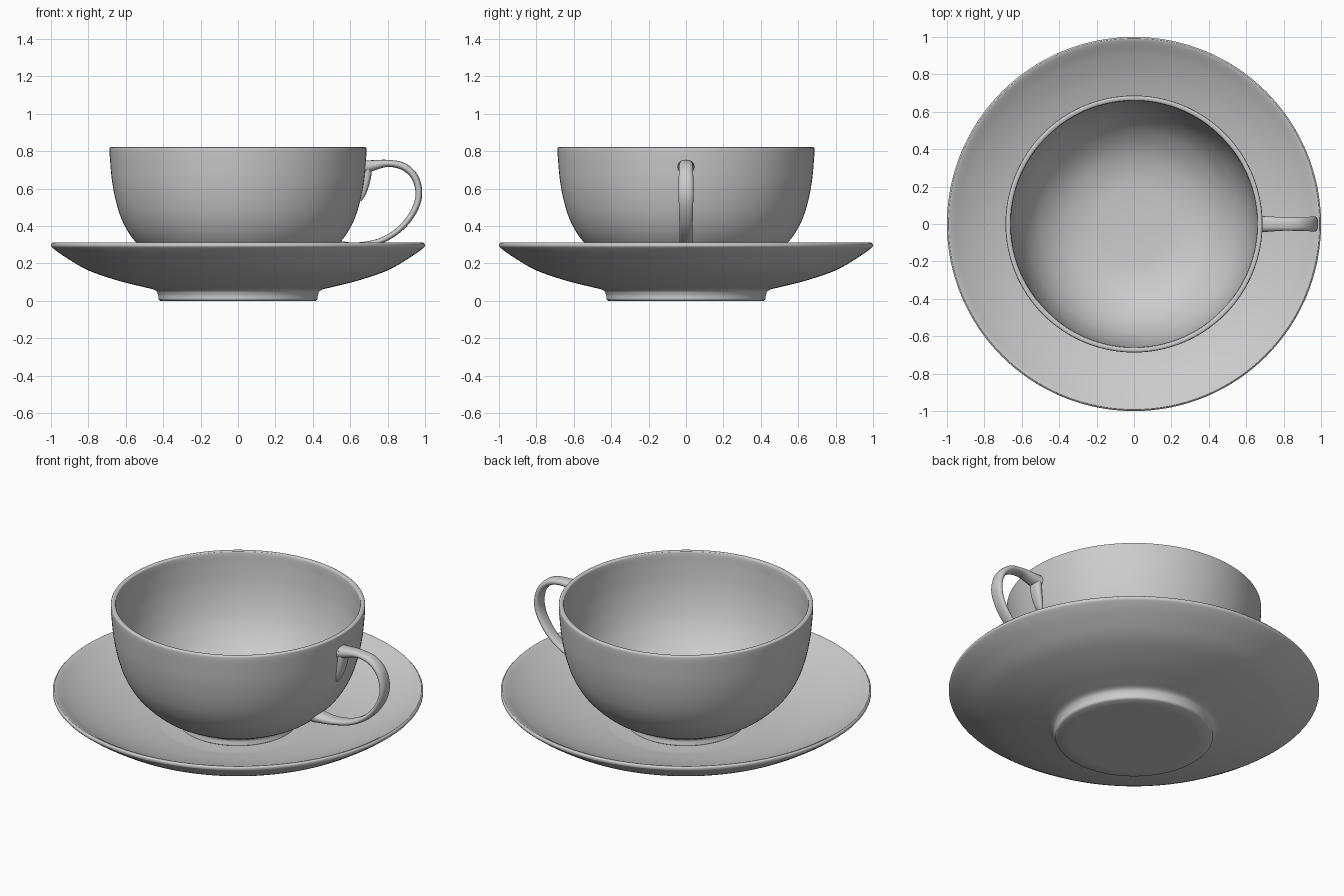
import bpy, bmesh, math
from mathutils import Vector

if "Cube" in bpy.data.objects:
    bpy.data.objects.remove(bpy.data.objects["Cube"])

china = bpy.data.materials.new("pale grey china")
china.diffuse_color = (0.6, 0.6, 0.6, 1)
china.use_nodes = True
china.node_tree.nodes["Principled BSDF"].inputs["Base Color"].default_value = china.diffuse_color


def smooth_path(pts, n=6):
    """Catmull-Rom curve through points of any dimension."""
    p = [Vector(q) for q in pts]
    p = [2 * p[0] - p[1]] + p + [2 * p[-1] - p[-2]]
    out = []
    for i in range(1, len(p) - 2):
        a, b, c, d = p[i - 1:i + 3]
        for k in range(n):
            t = k / n
            out.append(0.5 * (2 * b + (c - a) * t + (2 * a - 5 * b + 4 * c - d) * t * t
                              + (3 * b - a - 3 * c + d) * t ** 3))
    return out + [p[-2]]


def finish(name, bm, angle=50):
    bmesh.ops.remove_doubles(bm, verts=bm.verts, dist=1e-5)
    bmesh.ops.recalc_face_normals(bm, faces=bm.faces)
    me = bpy.data.meshes.new(name)
    bm.to_mesh(me)
    bm.free()
    me.materials.append(china)
    ob = bpy.data.objects.new(name, me)
    bpy.context.collection.objects.link(ob)
    bpy.ops.object.select_all(action='DESELECT')
    ob.select_set(True)
    bpy.context.view_layer.objects.active = ob
    bpy.ops.object.shade_smooth_by_angle(angle=math.radians(angle))
    return ob


def lathe(name, parts, steps=128):
    """Spin a closed profile made of smooth runs; corners sit between runs."""
    profile = [p for run in parts for p in smooth_path(run)]
    bm = bmesh.new()
    rows = []
    for r, z in profile:
        rows.append([bm.verts.new((r * math.cos(2 * math.pi * i / steps),
                                   r * math.sin(2 * math.pi * i / steps), z))
                     for i in range(steps)] if r > 1e-6 else [bm.verts.new((0, 0, z))])
    for a, b in zip(rows, rows[1:]):
        for i in range(steps):
            j = (i + 1) % steps
            if len(a) == 1:
                bm.faces.new((a[0], b[i], b[j]))
            elif len(b) == 1:
                bm.faces.new((a[i], a[j], b[0]))
            else:
                bm.faces.new((a[i], a[j], b[j], b[i]))
    return finish(name, bm)


def sweep(name, pts, sides=20):
    """Rounded strap in the xz plane; each point is x, z, half thickness, half width."""
    path = smooth_path(pts, 8)
    bm = bmesh.new()
    rings = []
    for k, (x, z, th, w) in enumerate(path):
        t = path[min(k + 1, len(path) - 1)] - path[max(k - 1, 0)]
        nrm = Vector((-t[1], 0, t[0])).normalized()
        ring = []
        for i in range(sides):
            a = 2 * math.pi * i / sides
            c, s = math.cos(a), math.sin(a)
            ring.append(bm.verts.new(Vector((x, 0, z)) + nrm * th * c
                                     + Vector((0, w * math.copysign(abs(s) ** 0.7, s), 0))))
        rings.append(ring)
    for a, b in zip(rings, rings[1:]):
        for i in range(sides):
            j = (i + 1) % sides
            bm.faces.new((a[i], a[j], b[j], b[i]))
    bm.faces.new(rings[0])
    bm.faces.new(rings[-1])
    return finish(name, bm)


# saucer: flat foot, flared underside, rounded rim, dished top
lathe("saucer", [
    [(0, 0), (0.415, 0)],
    [(0.425, 0.008), (0.428, 0.035), (0.445, 0.058), (0.50, 0.073), (0.64, 0.108),
     (0.80, 0.163), (0.92, 0.232), (0.99, 0.282), (1.0, 0.298), (0.995, 0.308),
     (0.98, 0.308), (0.90, 0.262), (0.78, 0.208), (0.62, 0.158), (0.46, 0.128),
     (0.36, 0.12), (0, 0.12)],
])

# cup: foot ring, round bowl, rounded lip, inner bowl
lathe("cup", [
    [(0, 0.118), (0.315, 0.118)],
    [(0.32, 0.122), (0.315, 0.15), (0.335, 0.165), (0.45, 0.225), (0.55, 0.318),
     (0.61, 0.41), (0.647, 0.51), (0.672, 0.63), (0.684, 0.75), (0.687, 0.81),
     (0.681, 0.822), (0.667, 0.822), (0.659, 0.81), (0.655, 0.74), (0.643, 0.63),
     (0.617, 0.52), (0.575, 0.42), (0.505, 0.325), (0.40, 0.245), (0.27, 0.20),
     (0.13, 0.187), (0, 0.185)],
])

# handle: ear-shaped strap from the upper wall to the lower bowl
sweep("handle", [
    (0.668, 0.715, 0.035, 0.046), (0.71, 0.722, 0.03, 0.042), (0.80, 0.735, 0.019, 0.036),
    (0.885, 0.718, 0.02, 0.037), (0.945, 0.662, 0.019, 0.039), (0.967, 0.58, 0.018, 0.04),
    (0.95, 0.50, 0.017, 0.038), (0.90, 0.42, 0.016, 0.036), (0.83, 0.357, 0.015, 0.034),
    (0.74, 0.313, 0.016, 0.034), (0.63, 0.292, 0.02, 0.038), (0.555, 0.291, 0.028, 0.046),
    (0.515, 0.293, 0.035, 0.052),
])

# spur: small tapering web under the upper handle joint
sweep("handle_spur", [
    (0.692, 0.735, 0.02, 0.04), (0.692, 0.68, 0.022, 0.038), (0.682, 0.62, 0.019, 0.034),
    (0.668, 0.57, 0.014, 0.024), (0.655, 0.535, 0.006, 0.01),
])
